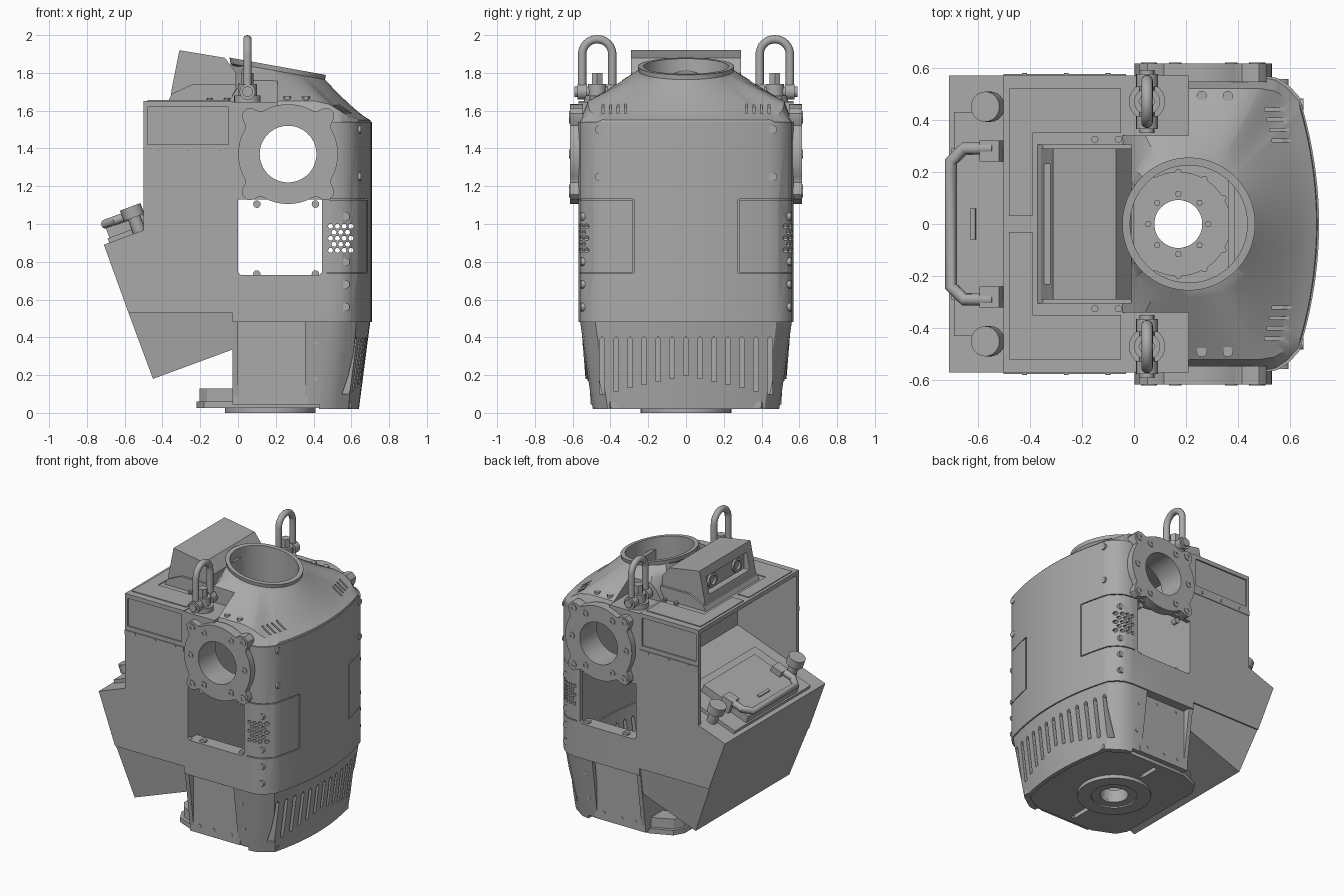
import bpy, bmesh, math
from math import sin, cos, pi
from mathutils import Matrix, Vector

if "Cube" in bpy.data.objects:
    bpy.data.objects.remove(bpy.data.objects["Cube"])

grey = bpy.data.materials.new("machined_grey")
grey.use_nodes = True
grey.diffuse_color = (0.4, 0.4, 0.4, 1)
grey.node_tree.nodes["Principled BSDF"].inputs["Base Color"].default_value = (0.4, 0.4, 0.4, 1)
AXES = {"x": lambda p, h: (h, p[0], p[1]), "y": lambda p, h: (p[0], h, p[1]), "z": lambda p, h: (p[0], p[1], h)}


def finish(name, bm, mat=None):
    if mat:
        bm.transform(mat)
    bmesh.ops.recalc_face_normals(bm, faces=bm.faces)
    me = bpy.data.meshes.new(name)
    bm.to_mesh(me)
    bm.free()
    ob = bpy.data.objects.new(name, me)
    bpy.context.collection.objects.link(ob)
    me.materials.append(grey)
    return ob


def loft(name, rings, closed=False, mat=None):
    """Skin matching rings; closed joins last to first, otherwise the ends are capped."""
    bm = bmesh.new()
    vs = [[bm.verts.new(p) for p in r] for r in rings]
    n = len(vs[0])
    for a, b in zip(vs, vs[1:] + (vs[:1] if closed else [])):
        for i in range(n):
            bm.faces.new((a[i], a[(i + 1) % n], b[(i + 1) % n], b[i]))
    if not closed:
        bm.faces.new(vs[0])
        bm.faces.new(vs[-1])
    return finish(name, bm, mat)


def prism(name, pts, axis, a, b, mat=None):
    return loft(name, [[AXES[axis](p, h) for p in pts] for h in (a, b)], mat=mat)


def circle(c, r, n):
    return [(c[0] + r * cos(2 * pi * i / n), c[1] + r * sin(2 * pi * i / n)) for i in range(n)]


def rod(name, c, r, axis, a, b, n=20, mat=None):
    return prism(name, circle(c, r, n), axis, a, b, mat)


def annulus(name, c, ro, ri, axis, a, b, n=64):
    rings = [[AXES[axis](p, h) for p in circle(c, r, n)] for r, h in ((ro, a), (ro, b), (ri, b), (ri, a))]
    return loft(name, rings, closed=True)


def box(name, x0, x1, y0, y1, z0, z1, mat=None):
    return prism(name, [(x0, y0), (x1, y0), (x1, y1), (x0, y1)], "z", z0, z1, mat)


def cut(ob, *cutters):
    """Subtract each cutter, then delete it."""
    for c in cutters:
        m = ob.modifiers.new("cut", "BOOLEAN")
        m.operation, m.solver, m.object = "DIFFERENCE", "EXACT", c
    bpy.context.view_layer.update()
    me = bpy.data.meshes.new_from_object(ob.evaluated_get(bpy.context.evaluated_depsgraph_get()))
    ob.modifiers.clear()
    ob.data = me
    for c in cutters:
        bpy.data.objects.remove(c)
    return ob


def tube(name, pts, r, mat=None):
    cu = bpy.data.curves.new(name, "CURVE")
    cu.dimensions, cu.bevel_depth, cu.bevel_resolution, cu.use_fill_caps = "3D", r, 6, True
    sp = cu.splines.new("POLY")
    sp.points.add(len(pts) - 1)
    for q, p in zip(sp.points, pts):
        q.co = (*p, 1)
    tmp = bpy.data.objects.new(name + "_path", cu)
    bpy.context.collection.objects.link(tmp)
    bpy.context.view_layer.update()
    bm = bmesh.new()
    bm.from_mesh(bpy.data.meshes.new_from_object(tmp.evaluated_get(bpy.context.evaluated_depsgraph_get())))
    bpy.data.objects.remove(tmp)
    return finish(name, bm, mat)


def outline(hw, front, back=-0.03):
    """D-shaped plan: straight sides, rounded corners, bowed +x face."""
    half = [(back, hw), (0.2, hw), (front - 0.22, hw), (front - 0.16, hw - 0.01), (front - 0.12, hw - 0.035)]
    half += [(front - 0.32 * y * y, y) for y in [(hw - 0.08) * (1 - i / 10) for i in range(11)]]
    return half + [(x, -y) for x, y in reversed(half[:-1])]


def d_shell(name, low, high, z0, z1, wall=0.03):
    prof = [(low, 0, z0), (high, 0, z1), (high, wall, z1), (low, wall, z0)]
    rings = [[(x, y, z) for x, y in outline(d[0] - w, d[1] - w, -0.03 + w)] for d, w, z in prof]
    return loft(name, rings, closed=True)


# Chest shell with shoulder holes, side windows, vents and panel seams
chest = d_shell("chest_shell", (0.57, 0.71), (0.57, 0.71), 0.48, 1.54)
window = [(0, 0.745), (0.015, 0.73), (0.43, 0.73), (0.445, 0.745), (0.445, 1.13), (0, 1.13)]
cutters = [rod("c", (0.265, 1.37), 0.16, "y", -0.8, 0.8, 48), prism("c", window, "y", -0.8, 0.8)]
for row in range(5):
    for k in range(4 - row % 2):
        cutters.append(rod("c", (0.49 + 0.036 * k + 0.018 * (row % 2), 0.86 + 0.032 * row), 0.014, "y", -0.8, 0.8, 6))
for s in (1, -1):
    cutters.append(box("c", 0.672, 0.8, s * 0.28 - 0.004, s * 0.28 + 0.004, 0.74, 1.13))
for z in (0.74, 1.13):
    seam = d_shell("c", (0.58, 0.72), (0.58, 0.72), z - 0.003, z + 0.003, 0.022)
    cutters.append(cut(seam, box("c", -0.2, 0.47, -1, 1, 0, 2), box("c", 0.4, 1, -0.283, 0.283, 0, 2)))
cut(chest, *cutters)

# Lower skirt with vertical cooling slots
skirt = d_shell("lower_skirt", (0.495, 0.64), (0.56, 0.70), 0.02, 0.48)
slots = []
for i in range(-6, 7):
    y = 0.074 * i
    low = 0.2 - 0.1 * abs(i) / 6
    slots.append(prism("c", [(y - 0.013, low), (y + 0.013, low), (y + 0.013, 0.39), (y, 0.405), (y - 0.013, 0.39)], "x", 0.5, 0.8))
cut(skirt, *slots, box("c", -0.1, 0.43, -0.7, 0.7, 0, 0.045))
for s in (1, -1):
    cut(skirt, box("c", 0, 0.355, *sorted((s * 0.4, s * 0.7)), 0, 0.6))

# Foot plate and base flange
HUB = (0.17, 0)
foot_pts = [(-0.22, 0.33), (-0.18, 0.4), (-0.03, 0.465), (0.45, 0.465), (0.6, 0.4), (0.6, 0)]
foot_pts += [(x, -y) for x, y in reversed(foot_pts[:-1])]
foot = prism("foot_plate", foot_pts, "z", 0.025, 0.06)
slits = [box("c", 0.155, 0.185, *sorted((s * 0.27, s * 0.42)), 0, 0.1) for s in (1, -1)]
cut(foot, rod("c", HUB, 0.092, "z", -0.1, 0.3, 48), *slits)
heel_pts = [(-0.205, 0.32), (-0.165, 0.38), (-0.03, 0.44)]
heel = prism("heel_rim", heel_pts + [(x, -y) for x, y in reversed(heel_pts)], "z", 0.06, 0.13)
cut(heel, box("c", -0.15, 0, -0.3, 0.3, 0.08, 0.2))
annulus("base_flange", HUB, 0.24, 0.15, "z", 0, 0.03)
annulus("base_inner_ring", HUB, 0.15, 0.092, "z", 0.01, 0.03)
annulus("inner_flange", HUB, 0.2, 0.092, "z", 0.06, 0.1)
for i, p in enumerate(circle(HUB, 0.115, 8)):
    rod("hub_bolt_%d" % i, p, 0.012, "z", 0.1, 0.108, 8)
for i, p in enumerate(circle(HUB, 0.2, 12)):
    rod("base_bolt_%d" % i, p, 0.012, "z", 0.06, 0.105, 8)

# Domed top lofted from the chest outline to a tilted neck opening
NECK = (0.21, 0)
tilt = lambda x: 1.825 - 0.18 * (x - NECK[0])
base = outline(0.52, 0.70, -0.045)
lip = outline(0.565, 0.705, -0.03)
dense = lambda ps: [tuple(Vector(p).lerp(Vector(q), k / 4)) for p, q in zip(ps, ps[1:] + ps[:1]) for k in range(4)]
base, lip = dense(base), dense(lip)
rings = [[(x, y, 1.535) for x, y in lip]]
for k in range(9):
    t, ring = k / 8, []
    for x, y in base:
        a = math.atan2(y, x - NECK[0])
        cx, cy = NECK[0] + 0.25 * cos(a), 0.25 * sin(a)
        drop = min(1, max(0, (x - 0.42) / 0.24))
        drop = drop * drop * (3 - 2 * drop)
        zb = 1.65 - 0.1 * drop
        ring.append((x + (cx - x) * t, y + (cy - y) * t, zb + (tilt(cx) - 0.015 - zb) * t ** (1 + 0.2 * drop)))
    rings.append(ring)
dome = loft("domed_top", rings)
pockets = [rod("c", NECK, 0.228, "z", 1.4, 2, 48)]
for s in (1, -1):
    pockets.append(box("c", -0.1, 0.21, *sorted((s * 0.34, s * 0.7)), 1.63, 2))
    for i in range(4):
        y = s * (0.32 + 0.04 * i)
        pockets.append(box("c", 0.53 - 0.01 * i, 0.63 - 0.01 * i, y - 0.006, y + 0.006, 1.585, 1.8))
cut(dome, *pockets)
collar = [[(x, y, tilt(x) + h) for x, y in circle(NECK, r, 64)] for r, h in ((0.25, -0.02), (0.255, 0.01), (0.225, 0.01), (0.225, -0.04))]
loft("neck_collar", collar, closed=True)
box("neck_crossbar", 0.36, 0.385, -0.21, 0.21, 1.62, 1.72)

# Rear tray: side walls, deck, tilted lower body; side blocks under the windows
for s, side in ((1, "back"), (-1, "front")):
    wall = prism(side + "_tray_wall", [(-0.5, 1.65), (-0.5, 0.95), (-0.03, 1.1), (-0.03, 1.65)], "y", s * 0.545, s * 0.57)
    cut(wall, box("c", -0.48, -0.05, *sorted((s * 0.56, s * 0.6)), 1.42, 1.63))
    box(side + "_tray_seam", -0.5, -0.03, *sorted((s * 0.55, s * 0.575)), 1.355, 1.39)
    box(side + "_deck_panel", -0.48, -0.05, *sorted((s * 0.35, s * 0.52)), 1.645, 1.656)
    box(side + "_deck_rear_panel", -0.48, -0.39, *sorted((s * 0.03, s * 0.4)), 1.645, 1.656)
    box(side + "_lifting_pad", -0.03, 0.21, *sorted((s * 0.34, s * 0.57)), 1.535, 1.645)
    box(side + "_lower_block", -0.03, 0.37, *sorted((s * 0.47, s * 0.505)), 0.045, 0.49)
    box(side + "_block_ledge", -0.03, 0.37, *sorted((s * 0.47, s * 0.565)), 0.48, 0.5)
    box(side + "_window_sill", 0, 0.445, *sorted((s * 0.47, s * 0.565)), 0.705, 0.73)
    for x in (0.1, 0.41):
        rod(side + "_sill_tab", (x, 0.735), 0.02, "y", s * 0.52, s * 0.55, 12)
        rod(side + "_head_tab", (x, 1.105), 0.02, "y", s * 0.52, s * 0.56, 12)
    for i in range(3):
        rod(side + "_seam_screw_%d" % i, (-0.42 + 0.16 * i, 1.38), 0.009, "y", s * 0.57, s * 0.579, 8)
    for i, (x, z) in enumerate([(0.05, 0.1), (0.16, 0.1), (0.3, 0.1), (0.41, 0.18), (0.41, 0.37), (0.06, 0.45), (0.22, 0.45)]):
        depth = 0.508 if x < 0.36 else 0.502 + 0.14 * (z - 0.05)
        rod(side + "_skirt_screw_%d" % i, (x, z), 0.012, "y", s * 0.47, s * depth, 8)
box("tray_deck", -0.5, -0.03, -0.57, 0.57, 1.62, 1.65)
prism("tray_body", [(-0.71, 0.89), (-0.03, 1.14), (-0.03, 0.53), (-0.58, 0.53)], "y", -0.57, 0.57)
loft("tray_lower_body", [[(-0.58, y, 0.53), (-0.03, y, 0.53), (-0.03, y * 0.95, 0.335), (-0.45, y * 0.95, 0.18)] for y in (-0.56, 0.56)])

# Tilted cover plate with handle and knobs
T = Matrix.Translation((-0.71, 0, 0.89)) @ Matrix.Rotation(-math.atan(0.37), 4, "Y")
box("cover_plate", 0.03, 0.5, -0.43, 0.43, 0, 0.025, T)
box("cover_block", 0.04, 0.42, -0.29, 0.29, 0.025, 0.08, T)
box("cover_latch", 0.12, 0.14, -0.06, 0.06, 0.08, 0.09, T)
tube("cover_handle", [(0.22, -0.29, 0.1), (0.1, -0.29, 0.1), (0.045, -0.24, 0.1), (0.045, 0.24, 0.1), (0.1, 0.29, 0.1), (0.22, 0.29, 0.1)], 0.024, T)
for s in (1, -1):
    box("handle_mount", 0.17, 0.25, s * 0.28 - 0.04, s * 0.28 + 0.04, 0.02, 0.12, T)
    rod("knob_stem", (0.2, s * 0.45), 0.035, "z", 0, 0.08, 16, T)
    rod("knob_cap", (0.2, s * 0.45), 0.058, "z", 0.08, 0.14, 24, T)

# Sensor head on the deck
head = prism("sensor_head", [(-0.36, 1.65), (-0.35, 1.72), (-0.31, 1.92), (-0.07, 1.88), (-0.01, 1.8), (-0.01, 1.65)], "y", -0.29, 0.29)
cut(head, box("c", -0.45, -0.3, -0.23, 0.23, 1.74, 1.86))
prism("sensor_base", [(-0.37, 1.65), (-0.35, 1.69), (-0.24, 1.74), (-0.01, 1.74), (-0.01, 1.65)], "y", -0.305, 0.305)
for s in (1, -1):
    annulus("sensor_eye", (s * 0.14, 1.8), 0.05, 0.032, "x", -0.315, -0.29, 32)

# Shoulder flanges with four blended lugs, shackles and fasteners
SH = (0.265, 1.37)
lobed = []
for i in range(96):
    a = 2 * pi * i / 96
    off = (a % (pi / 2)) - pi / 4
    r = 0.264 + 0.062 * math.exp(-((off / 0.16) ** 4))
    lobed.append((SH[0] + r * cos(a), SH[1] + r * sin(a)))
for s, side in ((1, "back"), (-1, "front")):
    flange = prism(side + "_shoulder_flange", lobed, "y", s * 0.545, s * 0.615)
    cut(flange, rod("c", SH, 0.15, "y", -0.8, 0.8, 64))
    annulus(side + "_shoulder_sleeve", SH, 0.175, 0.15, "y", s * 0.42, s * 0.55)
    for dx in (-1, 1):
        for dz in (-1, 1):
            c = (SH[0] + dx * 0.203, SH[1] + dz * 0.203)
            annulus(side + "_lug_bolt", c, 0.026, 0.012, "y", s * 0.6, s * 0.62, 16)
    for i, p in enumerate(circle(SH, 0.215, 6)):
        annulus(side + "_flange_bolt_%d" % i, p, 0.024, 0.011, "y", s * 0.6, s * 0.62, 16)
    for x, z in ((0.57, 0.56), (0.57, 0.68), (0.57, 1.04), (0.57, 0.8)):
        rod(side + "_side_screw", (x, z), 0.022, "y", s * 0.5, s * 0.556, 12)
    for z in (1.25, 1.5):
        rod(side + "_face_screw", (s * 0.46, z), 0.022, "x", 0.6, 0.65, 12)
    for x in (0.26, 0.36):
        rod(side + "_dome_bolt", (x, s * 0.49), 0.02, "z", 1.6, 1.675, 12)
    for x in (-0.15, -0.06):
        rod(side + "_deck_bolt", (x, s * 0.325), 0.014, "z", 1.65, 1.668, 10)
    cx, cy = 0.05, s * 0.47
    arc = [(cx, cy + 0.08 * cos(pi * i / 16), 1.898 + 0.08 * sin(pi * i / 16)) for i in range(17)]
    tube(side + "_shackle", [(cx, cy + 0.08, 1.7)] + arc + [(cx, cy - 0.08, 1.7)], 0.022)
    rod(side + "_shackle_pin", (cx, 1.7), 0.028, "y", cy - 0.12, cy + 0.12, 16)
    for e in (-0.08, 0.08):
        rod(side + "_shackle_eye", (cx, 1.7), 0.042, "y", cy + e - 0.025, cy + e + 0.025, 20)
    rod(side + "_swivel_base", (cx, cy), 0.07, "z", 1.64, 1.68, 24)
    rod(side + "_swivel_post", (cx, cy), 0.05, "z", 1.68, 1.74, 24)
    rod(side + "_swivel_bolt", (cx, cy), 0.033, "z", 1.74, 1.8, 6)

# Smooth rounded parts while keeping edges crisp
bpy.ops.object.select_all(action="DESELECT")
for ob in bpy.context.collection.objects:
    if ob.type == "MESH":
        ob.select_set(True)
        bpy.context.view_layer.objects.active = ob
bpy.ops.object.shade_smooth_by_angle(angle=math.radians(30))
